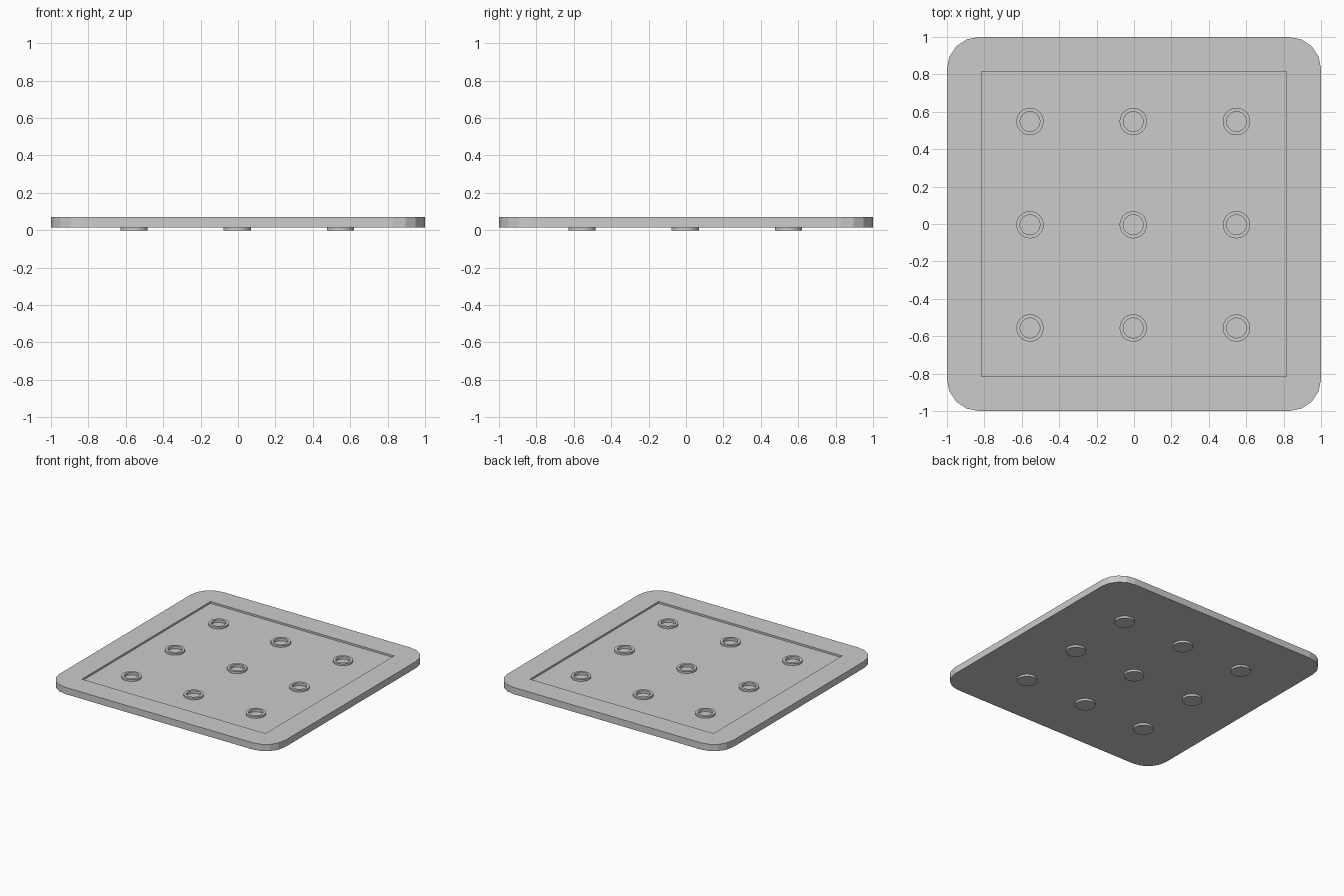
import bpy, bmesh
from math import sin, cos, pi

if "Cube" in bpy.data.objects:
    bpy.data.objects.remove(bpy.data.objects["Cube"])

PLATE_BOTTOM, PLATE_TOP, FLOOR = 0.016, 0.07, 0.055


def make_object(name, bm):
    bmesh.ops.recalc_face_normals(bm, faces=bm.faces[:])
    mesh = bpy.data.meshes.new(name)
    bm.to_mesh(mesh)
    bm.free()
    obj = bpy.data.objects.new(name, mesh)
    bpy.context.collection.objects.link(obj)
    return obj


def rounded_plate(name, half, radius, steps, z0, z1):
    bm = bmesh.new()
    verts = []
    for k, (sx, sy) in enumerate([(1, 1), (-1, 1), (-1, -1), (1, -1)]):
        for i in range(steps + 1):
            a = (k + i / steps) * pi / 2
            c = half - radius
            verts.append(bm.verts.new((sx * c + radius * cos(a), sy * c + radius * sin(a), z0)))
    face = bm.faces.new(verts)
    ext = bmesh.ops.extrude_face_region(bm, geom=[face], use_keep_orig=True)
    top = [v for v in ext["geom"] if isinstance(v, bmesh.types.BMVert)]
    bmesh.ops.translate(bm, verts=top, vec=(0, 0, z1 - z0))
    return make_object(name, bm)


def box(name, half, z0, z1):
    bm = bmesh.new()
    bmesh.ops.create_cube(bm, size=1)
    bmesh.ops.scale(bm, verts=bm.verts[:], vec=(2 * half, 2 * half, z1 - z0))
    bmesh.ops.translate(bm, verts=bm.verts[:], vec=(0, 0, (z0 + z1) / 2))
    return make_object(name, bm)


def lathe(name, profile, x, y, sides=32):
    # Closed turned shape: first and last rings are capped
    bm = bmesh.new()
    rings = [[bm.verts.new((x + r * cos(2 * pi * i / sides), y + r * sin(2 * pi * i / sides), z))
              for i in range(sides)] for r, z in profile]
    for a, b in zip(rings, rings[1:]):
        for i in range(sides):
            j = (i + 1) % sides
            bm.faces.new((a[i], a[j], b[j], b[i]))
    bm.faces.new(rings[0])
    bm.faces.new(rings[-1])
    obj = make_object(name, bm)
    bpy.context.view_layer.objects.active = obj
    obj.select_set(True)
    bpy.ops.object.shade_smooth_by_angle(angle=0.6)
    obj.select_set(False)
    return obj


# Square tray with rounded corners and a shallow square recess
tray = rounded_plate("tray_plate", 1.0, 0.17, 4, PLATE_BOTTOM, PLATE_TOP)
cutter = box("recess_cutter", 0.815, FLOOR, 0.2)
cutter.hide_render = True
cutter.hide_set(True)
cut = tray.modifiers.new("recess", 'BOOLEAN')
cut.operation = 'DIFFERENCE'
cut.solver = 'EXACT'
cut.object = cutter

# Nine raised cup rings with small round feet beneath
for row in range(3):
    for col in range(3):
        x = -0.556 + 0.552 * col
        y = -0.556 + 0.552 * row
        n = row * 3 + col + 1
        lathe(f"cup_ring_{n}", [(0.073, 0.0), (0.073, PLATE_TOP), (0.053, PLATE_TOP),
                                (0.053, FLOOR - 0.006)], x, y)
        # Matching opening in the tray floor
        hole = lathe(f"hole_cutter_{n}", [(0.063, -0.1), (0.063, 0.2)], x, y)
        hole.hide_render = True
        hole.hide_set(True)
        m = tray.modifiers.new("hole", 'BOOLEAN')
        m.operation = 'DIFFERENCE'
        m.solver = 'EXACT'
        m.object = hole
